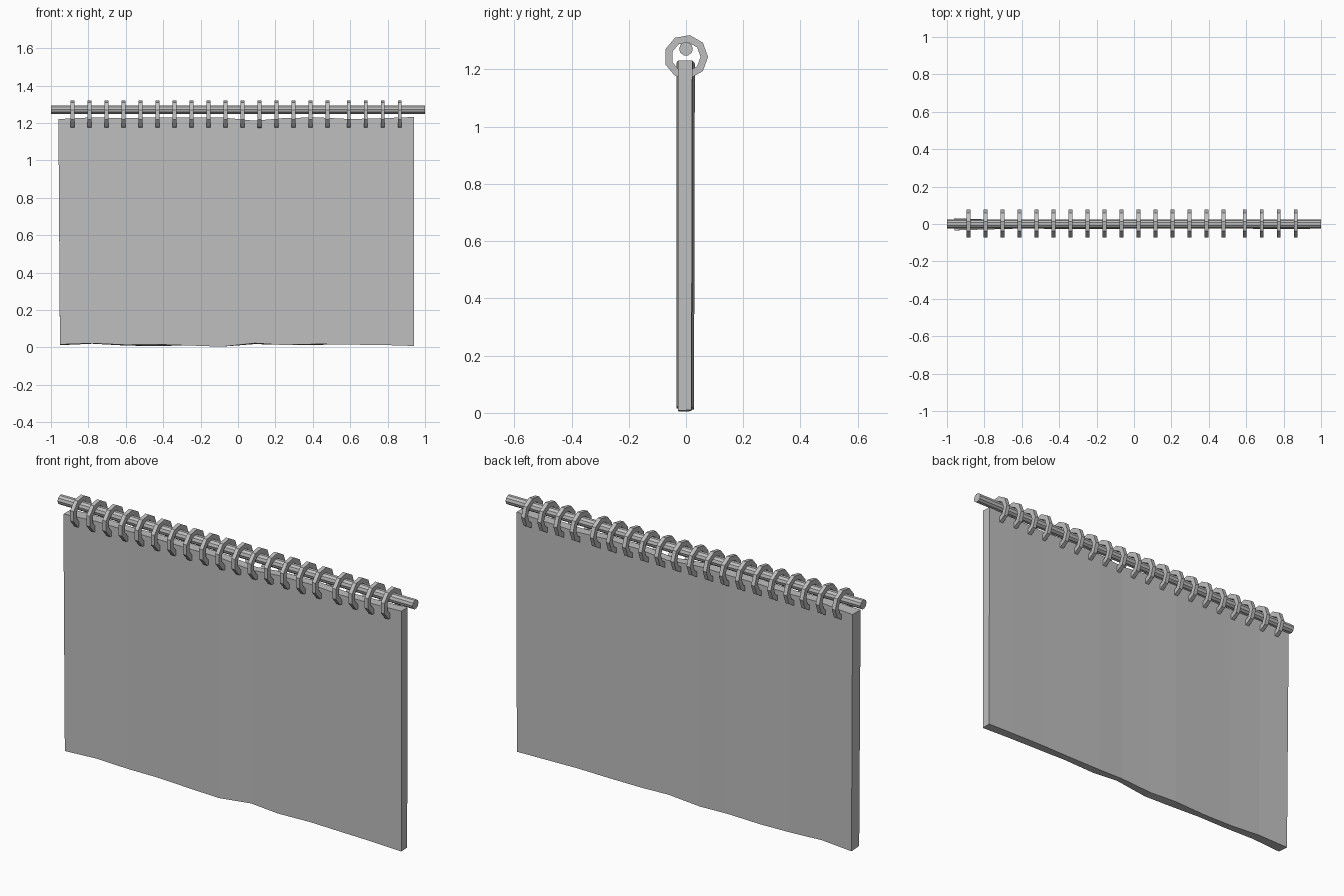
import bpy, bmesh, math

if "Cube" in bpy.data.objects:
    bpy.data.objects.remove(bpy.data.objects["Cube"])

grey = bpy.data.materials.new("plain grey")
grey.diffuse_color = (0.52, 0.52, 0.52, 1)
grey.use_nodes = True
grey.node_tree.nodes["Principled BSDF"].inputs["Base Color"].default_value = grey.diffuse_color


def finish(name, bm):
    bmesh.ops.recalc_face_normals(bm, faces=bm.faces[:])
    mesh = bpy.data.meshes.new(name)
    bm.to_mesh(mesh)
    bm.free()
    mesh.materials.append(grey)
    ob = bpy.data.objects.new(name, mesh)
    bpy.context.collection.objects.link(ob)
    return ob


def loft(bm, loops, closed=False):
    """Bridge matching vertex loops; cap the ends unless closed."""
    rows = [[bm.verts.new(p) for p in loop] for loop in loops]
    n = len(rows[0])
    pairs = list(zip(rows, rows[1:]))
    if closed:
        pairs.append((rows[-1], rows[0]))
    for a, b in pairs:
        for i in range(n):
            j = (i + 1) % n
            bm.faces.new((a[i], a[j], b[j], b[i]))
    if not closed:
        bm.faces.new(rows[0])
        bm.faces.new(rows[-1])


def circle(x, z, r, n):
    return [(x, r * math.cos(2 * math.pi * i / n),
             z + r * math.sin(2 * math.pi * i / n)) for i in range(n)]


# Rod
bm = bmesh.new()
loft(bm, [circle(-1, 1.272, 0.024, 10), circle(1, 1.272, 0.024, 10)])
finish("curtain_rod", bm)

# Nine-sided rings, with a wider gap before the last four
for k in range(20):
    x = -0.885 + 0.0909 * k + (0.023 if k > 15 else 0)
    bm = bmesh.new()
    loft(bm, [circle(x - 0.01, 1.244, 0.077, 9), circle(x + 0.01, 1.244, 0.077, 9),
              circle(x + 0.01, 1.244, 0.051, 9), circle(x - 0.01, 1.244, 0.051, 9)],
         closed=True)
    finish("curtain_ring", bm)

# Curtain: columns of x, front y, back y, front bottom, back bottom, top
columns = [
    (-0.952, -0.034, 0.028, 0.016, 0.012, 1.221),
    (-0.78, -0.029, 0.021, 0.022, 0.020, 1.230),
    (-0.60, -0.024, 0.018, 0.014, 0.010, 1.226),
    (-0.43, -0.026, 0.019, 0.016, 0.007, 1.230),
    (-0.25, -0.028, 0.021, 0.010, 0.012, 1.230),
    (-0.09, -0.026, 0.018, 0.004, 0.006, 1.230),
    (0.09, -0.022, 0.016, 0.023, 0.018, 1.212),
    (0.24, -0.024, 0.018, 0.013, 0.014, 1.226),
    (0.42, -0.024, 0.018, 0.018, 0.014, 1.230),
    (0.60, -0.025, 0.018, 0.015, 0.016, 1.221),
    (0.78, -0.027, 0.019, 0.013, 0.013, 1.226),
    (0.94, -0.028, 0.019, 0.008, 0.010, 1.232),
]
bm = bmesh.new()
loops = []
for x, f, b, zf, zb, top in columns:
    lean = -0.008 if x < -0.9 else 0
    loops.append([(x, f, zf), (x, b, zb), (x + lean, b + 0.003, top), (x + lean, f, top)])
loft(bm, loops)
finish("curtain_cloth", bm)
